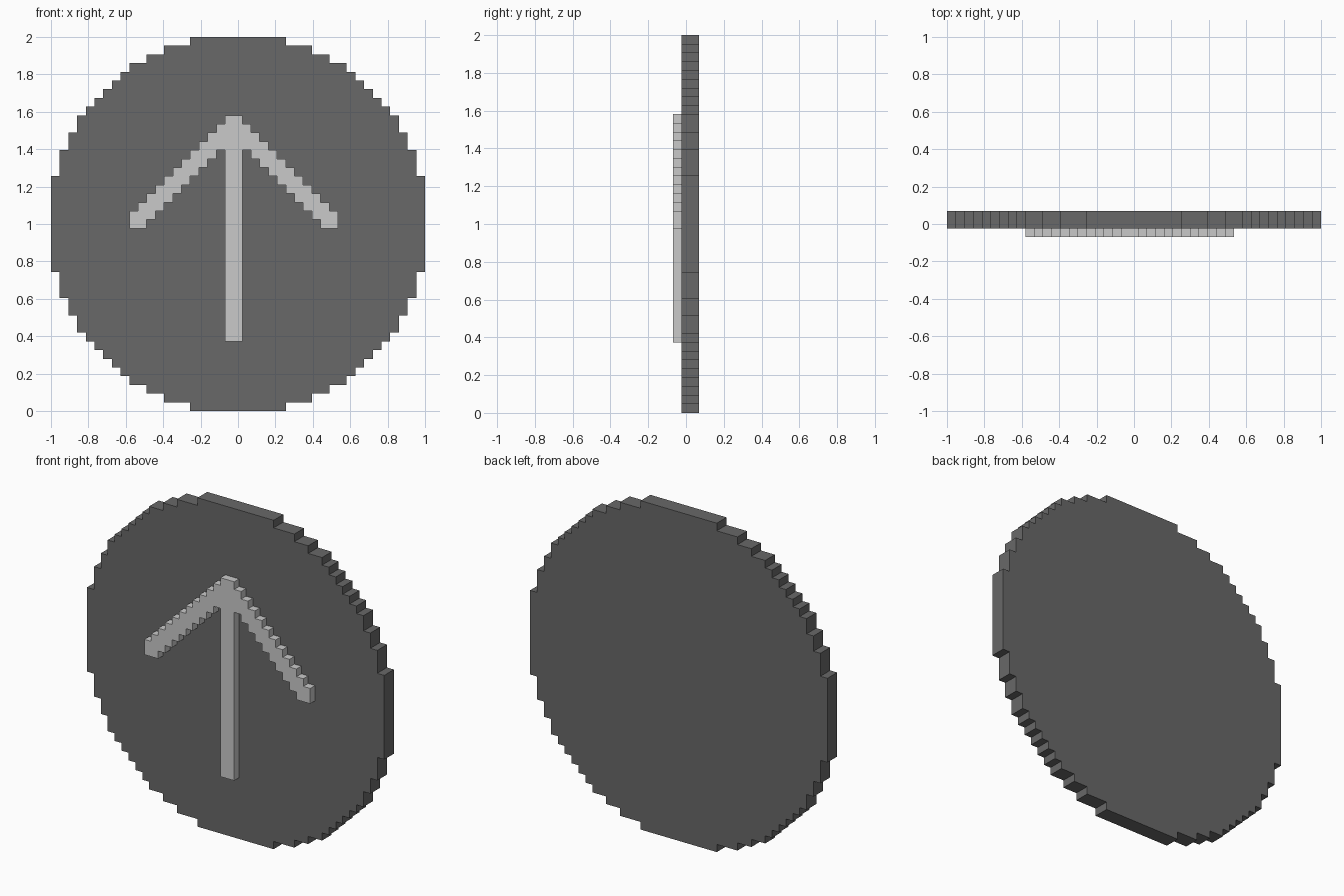
import bpy, bmesh, math

if "Cube" in bpy.data.objects:
    bpy.data.objects.remove(bpy.data.objects["Cube"])

N = 43            # voxels across the disc
V = 2.0 / N       # voxel size


def material(name, grey):
    m = bpy.data.materials.new(name)
    m.diffuse_color = (grey, grey, grey, 1.0)
    m.use_nodes = True
    m.node_tree.nodes["Principled BSDF"].inputs["Base Color"].default_value = m.diffuse_color
    return m


def voxel_plate(name, cells, y_front, y_back, mat):
    """Extrude a set of (column, row) cells in the xz plane into a clean stepped plate."""
    bm = bmesh.new()
    verts = {}

    def corner(c, r):
        if (c, r) not in verts:
            verts[c, r] = bm.verts.new(((c - 0.5) * V, y_front, r * V))
        return verts[c, r]

    for c, r in sorted(cells):
        bm.faces.new([corner(c, r), corner(c + 1, r), corner(c + 1, r + 1), corner(c, r + 1)])
    ext = bmesh.ops.extrude_face_region(bm, geom=bm.faces[:], use_keep_orig=True)
    moved = [g for g in ext["geom"] if isinstance(g, bmesh.types.BMVert)]
    bmesh.ops.translate(bm, verts=moved, vec=(0, y_back - y_front, 0))
    bmesh.ops.recalc_face_normals(bm, faces=bm.faces[:])
    bmesh.ops.dissolve_limit(bm, angle_limit=math.radians(1), verts=bm.verts[:], edges=bm.edges[:])
    me = bpy.data.meshes.new(name)
    bm.to_mesh(me)
    bm.free()
    me.materials.append(mat)
    ob = bpy.data.objects.new(name, me)
    bpy.context.collection.objects.link(ob)
    return ob


dark = material("dark grey", 0.14)
light = material("light grey", 0.59)

# Round stepped disc, two voxels thick
half = N // 2
disc = {(i, j + half) for i in range(-half, half + 1) for j in range(-half, half + 1)
        if i * i + j * j <= 470}
voxel_plate("disc", disc, -0.5 * V, 1.5 * V, dark)

# Raised arrow, one voxel thick: shaft plus two arms swept with a 2 x 2 brush
arrow = {(c, r) for c in (-1, 0) for r in range(8, 34)}
for k in range(12):
    for side in (-1, 1):
        arrow |= {(side * k + a, 32 - k + b) for a in (-1, 0) for b in (0, 1)}
voxel_plate("arrow", arrow, -1.5 * V, -0.5 * V, light)
